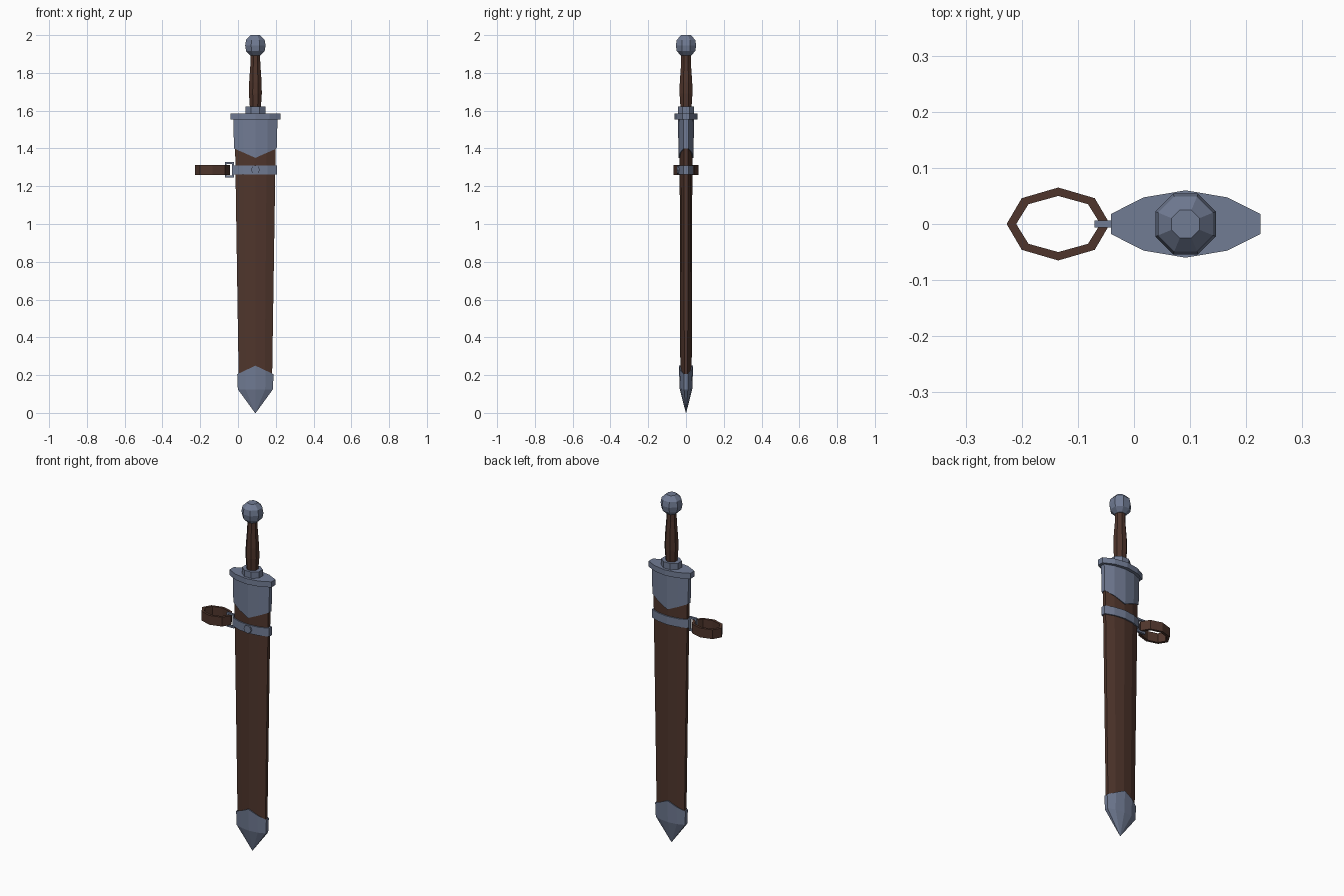
import bpy, bmesh, math
from mathutils import Matrix

cube = bpy.data.objects.get("Cube")
if cube:
    bpy.data.objects.remove(cube)

CX = 0.092  # sword axis


def material(name, rgb):
    m = bpy.data.materials.new(name)
    m.use_nodes = True
    m.diffuse_color = (*rgb, 1)
    bsdf = m.node_tree.nodes["Principled BSDF"]
    bsdf.inputs["Base Color"].default_value = (*rgb, 1)
    bsdf.inputs["Roughness"].default_value = 0.8
    return m


STEEL = material("blue_grey_steel", (0.165, 0.2, 0.295))
LEATHER = material("brown_leather", (0.078, 0.036, 0.025))


def finish(name, bm, mat):
    bmesh.ops.recalc_face_normals(bm, faces=bm.faces)
    mesh = bpy.data.meshes.new(name)
    bm.to_mesh(mesh)
    bm.free()
    mesh.materials.append(mat)
    obj = bpy.data.objects.new(name, mesh)
    bpy.context.collection.objects.link(obj)
    return obj


def loft(name, rings, mat, closed=False):
    """Skin a stack of point rings; closed joins the last ring to the first."""
    bm = bmesh.new()
    loops = [[bm.verts.new(p) for p in ring] for ring in rings]
    pairs = list(zip(loops, loops[1:]))
    if closed:
        pairs.append((loops[-1], loops[0]))
    for a, b in pairs:
        for i in range(len(a)):
            j = (i + 1) % len(a)
            bm.faces.new((a[i], a[j], b[j], b[i]))
    if not closed:
        bm.faces.new(loops[0])
        bm.faces.new(loops[-1])
    return finish(name, bm, mat)


def blade_ring(w, d, z, vee=0.0):
    """Ten-sided lens section; vee shifts the middle up or down."""
    quarter = [(1, 0.3), (0.56, 0.79), (0, 1), (-0.56, 0.79), (-1, 0.3)]
    section = quarter + [(-x, -y) for x, y in quarter]
    return [(CX + w * x, d * y, z + vee * (1 - abs(x))) for x, y in section]


def oct_ring(rx, ry, z, x0=CX, turn=math.pi / 8):
    k = 1 / math.cos(math.pi / 8) if turn else 1
    return [(x0 + rx * k * math.cos(turn + i * math.pi / 4),
             ry * k * math.sin(turn + i * math.pi / 4), z) for i in range(8)]


# Scabbard and its metal fittings
loft("scabbard_body", [blade_ring(0.088, 0.03, 0.15), blade_ring(0.108, 0.034, 1.45)], LEATHER)
loft("scabbard_tip", [blade_ring(0.002, 0.001, 0), blade_ring(0.093, 0.033, 0.125),
                      blade_ring(0.096, 0.038, 0.205, 0.045),
                      blade_ring(0.085, 0.028, 0.205, 0.045)], STEEL)
loft("scabbard_throat", [blade_ring(0.1, 0.03, 1.4, -0.05), blade_ring(0.113, 0.04, 1.4, -0.05),
                         blade_ring(0.117, 0.042, 1.553)], STEEL)
loft("scabbard_band", [blade_ring(0.1, 0.03, 1.263), blade_ring(0.115, 0.041, 1.263),
                       blade_ring(0.115, 0.041, 1.311), blade_ring(0.1, 0.03, 1.311)], STEEL)

# Rivet on the front of the band
bm = bmesh.new()
bmesh.ops.create_cone(bm, cap_ends=True, segments=8, radius1=0.023, radius2=0.023, depth=0.012,
                      matrix=Matrix.Translation((CX, -0.041, 1.287)) @ Matrix.Rotation(math.pi / 2, 4, 'X'))
finish("band_rivet", bm, STEEL)

# Guard, collar, grip and pommel
loft("guard", [blade_ring(0.133, 0.06, 1.553), blade_ring(0.133, 0.06, 1.585)], STEEL)
loft("guard_collar", [oct_ring(0.053, 0.043, 1.585), oct_ring(0.053, 0.043, 1.621)], STEEL)
loft("grip", [oct_ring(r, r, z) for r, z in
              ((0.029, 1.615), (0.034, 1.69), (0.033, 1.75), (0.026, 1.85), (0.025, 1.9))], LEATHER)
loft("pommel", [oct_ring(r, r, z) for r, z in
                ((0.027, 1.892), (0.049, 1.915), (0.054, 1.945), (0.049, 1.975), (0.025, 2.0))], STEEL)

# Leather belt loop
LX, LOW, HIGH = -0.135, 1.26, 1.313
loft("belt_loop", [oct_ring(0.092, 0.065, LOW, LX, 0), oct_ring(0.092, 0.065, HIGH, LX, 0),
                   oct_ring(0.075, 0.05, HIGH, LX, 0), oct_ring(0.075, 0.05, LOW, LX, 0)],
     LEATHER, closed=True)


# Square link joining the loop to the band
def link_ring(inset, y):
    x1, x2, z1, z2 = -0.07 + inset, -0.022 - inset, 1.246 + inset, 1.327 - inset
    return [(x1, y, z1), (x2, y, z1), (x2, y, z2), (x1, y, z2)]


loft("link_frame", [link_ring(0, -0.006), link_ring(0, 0.006),
                    link_ring(0.01, 0.006), link_ring(0.01, -0.006)], STEEL, closed=True)
